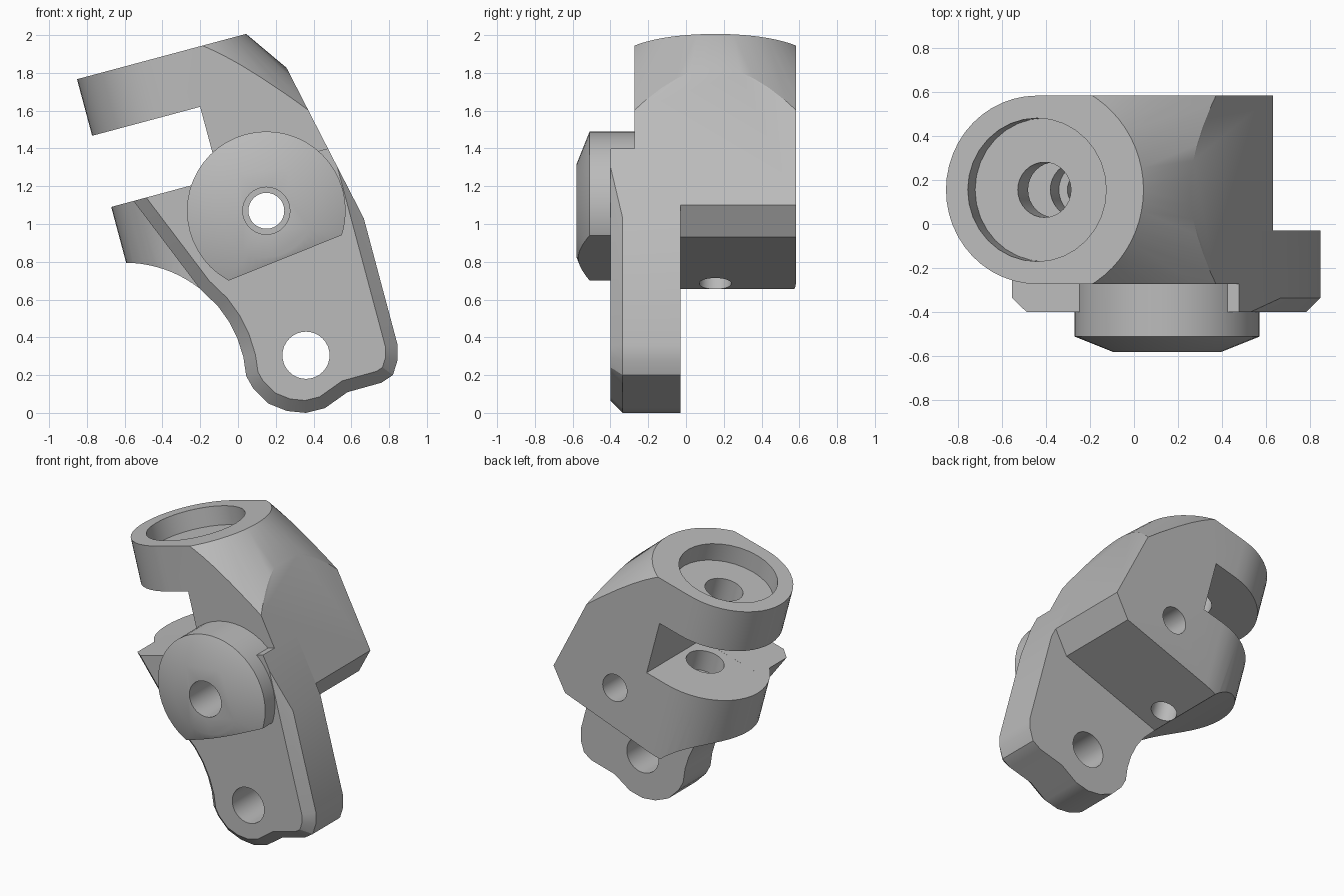
import bpy, bmesh, math
from mathutils import Matrix, Vector

cube = bpy.data.objects.get("Cube")
if cube:
    bpy.data.objects.remove(cube, do_unlink=True)

grey = bpy.data.materials.new("cast_grey")
grey.use_nodes = True
grey.diffuse_color = (0.5, 0.5, 0.5, 1)
grey.node_tree.nodes["Principled BSDF"].inputs["Base Color"].default_value = (0.5, 0.5, 0.5, 1)

# Tilted clamp frame: local z is the clamp axis, origin at the centre of its top
CLAMP = Matrix.Translation((-0.44, 0.155, 1.877)) @ Matrix.Rotation(math.radians(-15), 4, 'Y')
IDENTITY = Matrix.Identity(4)


def loft(name, rings, matrix=IDENTITY):
    """Closed solid through rings that share a point count."""
    bm = bmesh.new()
    loops = [[bm.verts.new(matrix @ Vector(p)) for p in ring] for ring in rings]
    n = len(loops[0])
    for a, b in zip(loops, loops[1:]):
        for i in range(n):
            j = (i + 1) % n
            bm.faces.new((a[i], a[j], b[j], b[i]))
    bm.faces.new(loops[0])
    bm.faces.new(loops[-1])
    bmesh.ops.recalc_face_normals(bm, faces=bm.faces)
    mesh = bpy.data.meshes.new(name)
    bm.to_mesh(mesh)
    bm.free()
    mesh.materials.append(grey)
    obj = bpy.data.objects.new(name, mesh)
    bpy.context.collection.objects.link(obj)
    return obj


def turned(name, stations, matrix, n=48):
    """Solid of revolution about local z from (height, radius) stations."""
    turn = [math.tau * i / n for i in range(n)]
    return loft(name, [[(r * math.cos(a), r * math.sin(a), z) for a in turn]
                       for z, r in stations], matrix)


def along_y(x, z):
    """Frame whose local z points to the back."""
    return Matrix.Translation((x, 0, z)) @ Matrix.Rotation(math.radians(-90), 4, 'X')


def slab(points, y):
    return [(x, y, z) for x, z in points]


def combine(target, tool, operation):
    mod = target.modifiers.new("combine", 'BOOLEAN')
    mod.object, mod.operation, mod.solver = tool, operation, 'EXACT'
    bpy.context.view_layer.update()
    graph = bpy.context.evaluated_depsgraph_get()
    mesh = bpy.data.meshes.new_from_object(target.evaluated_get(graph))
    target.modifiers.clear()
    target.data = mesh
    bpy.data.objects.remove(tool, do_unlink=True)


def inset(points, widths):
    """Move every edge of a counterclockwise outline inward by its own width."""
    pts = [Vector(p) for p in points]
    normals = []
    for i, p in enumerate(pts):
        d = (pts[(i + 1) % len(pts)] - p).normalized()
        normals.append(Vector((-d.y, d.x)))
    result = []
    for i, p in enumerate(pts):
        a, b, da, db = normals[i - 1], normals[i], widths[i - 1], widths[i]
        det = a.x * b.y - a.y * b.x
        result.append((p.x + (da * b.y - db * a.y) / det,
                       p.y + (a.x * db - b.x * da) / det))
    return result


def tilted(s, t):
    p = CLAMP @ Vector((s, 0, t))
    return p.x, p.z


# Clamp body: side profile with the open slot
profile = [tilted(-0.6, 0), tilted(-0.6, -0.31), tilted(0.165, -0.31), tilted(0.165, -0.70),
           tilted(-0.6, -0.70), (-0.9, 0.395), (-0.2, 0.655), (0.54, 0.93),
           (0.63, 1.10), (0.15, 2.035)]
body = loft("bracket_body", [slab(profile, -0.6), slab(profile, 0.9)])

# Rounded clamp end with flat sides
R = 0.427
half = [math.radians(90 + 180 * i / 24) for i in range(25)]
outline = [(R * math.cos(a), R * math.sin(a)) for a in half] + [(2, -R), (2, R)]
combine(body, loft("rounding", [[(x, y, z) for x, y in outline] for z in (-2, 0.3)], CLAMP),
        'INTERSECT')

# Conical shoulder around the clamp axis
combine(body, turned("shoulder", [(-2, 1.9), (0.1, 0.43)], CLAMP, 64), 'INTERSECT')

# Concave relief under the lower jaw
HOLLOW = Vector((-0.6, 0.15))
HOLLOW_R = 0.645
combine(body, turned("relief", [(-1, HOLLOW_R), (1, HOLLOW_R)],
                     along_y(*HOLLOW), 96), 'DIFFERENCE')

# Lever plate with a chamfered front edge
arc = [HOLLOW + HOLLOW_R * Vector((math.cos(a), math.sin(a)))
       for a in (math.radians(d) for d in (40, 31, 22, 13, 4))]
lever = [tilted(-0.305, -0.70), (-0.2, 0.655)] + [tuple(p) for p in arc] + [
    (0.08, 0.13), (0.16, 0.05), (0.26, 0.01), (0.36, 0), (0.46, 0.025), (0.58, 0.11),
    (0.76, 0.16), (0.82, 0.2), (0.845, 0.28), (0.845, 0.36), (0.666, 1.03), (0.476, 1.4)]
widths = [0.065] * (len(lever) - 2) + [0, 0]
plate = loft("lever_plate", [slab(lever, -0.03), slab(lever, -0.335),
                             slab(inset(lever, widths), -0.4)])
combine(body, plate, 'UNION')

# Pivot boss with a coned face and a slanted flat below
PIVOT = along_y(0.15, 1.07)
boss = turned("pivot_boss", [(-0.58, 0.245), (-0.51, 0.42), (-0.26, 0.42)], PIVOT)
below = [(-0.66, 0.455), (1.17, 1.19), (1.17, -1), (-0.66, -1)]
combine(boss, loft("boss_flat", [slab(below, -1), slab(below, 0)]), 'DIFFERENCE')
combine(body, boss, 'UNION')

# Bores: clamp screw, pivot and lever pin
bores = [
    ([(-0.13, 0.325), (0.2, 0.325)], CLAMP),
    ([(-0.5, 0.125), (0.2, 0.125)], CLAMP),
    ([(-0.85, 0.125), (-0.5, 0.125)], CLAMP),
    ([(-1.6, 0.085), (-0.5, 0.085)], CLAMP),
    ([(-1, 0.125), (-0.3, 0.125)], PIVOT),
    ([(-1, 0.095), (1, 0.095)], PIVOT),
    ([(-1, 0.125), (0.4, 0.125)], along_y(0.36, 0.305)),
]
for stations, frame in bores:
    combine(body, turned("bore", stations, frame, 32), 'DIFFERENCE')

bpy.ops.object.select_all(action='DESELECT')
body.select_set(True)
bpy.context.view_layer.objects.active = body
bpy.ops.object.shade_smooth_by_angle(angle=math.radians(25))
